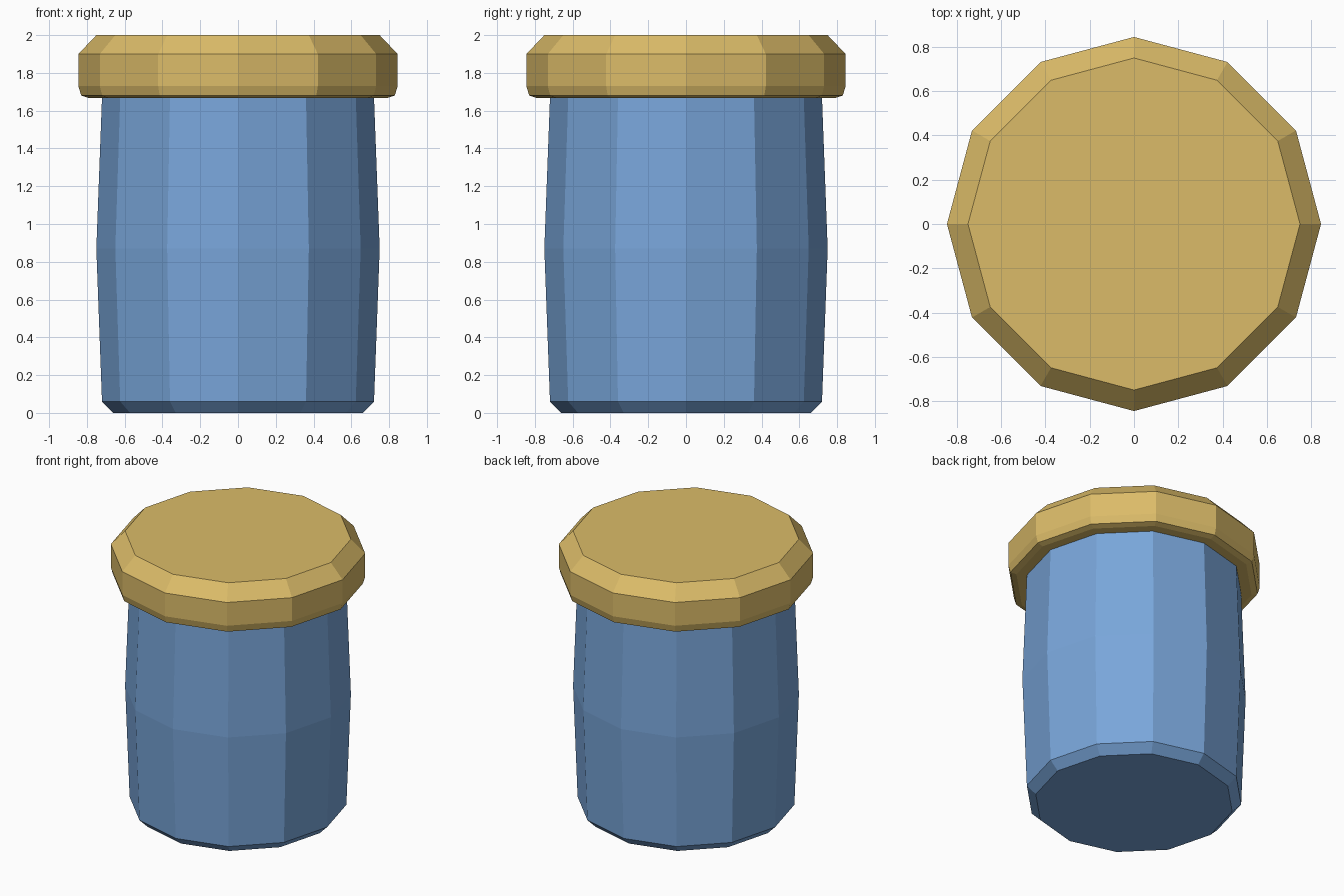
import bpy, bmesh, math

if "Cube" in bpy.data.objects:
    bpy.data.objects.remove(bpy.data.objects["Cube"])

SIDES = 12


def material(name, rgb):
    m = bpy.data.materials.new(name)
    m.diffuse_color = (*rgb, 1.0)
    m.use_nodes = True
    m.node_tree.nodes["Principled BSDF"].inputs["Base Color"].default_value = m.diffuse_color
    return m


def lathe(name, profile, mat):
    """Closed flat-faced solid from (radius, height) rings, bottom to top."""
    bm = bmesh.new()
    rings = []
    for r, z in profile:
        rings.append([bm.verts.new((r * math.cos(math.tau * i / SIDES),
                                    r * math.sin(math.tau * i / SIDES), z))
                      for i in range(SIDES)])
    for low, high in zip(rings, rings[1:]):
        for i in range(SIDES):
            j = (i + 1) % SIDES
            bm.faces.new((low[i], low[j], high[j], high[i]))
    bm.faces.new(rings[0][::-1])
    bm.faces.new(rings[-1])
    mesh = bpy.data.meshes.new(name)
    bm.to_mesh(mesh)
    bm.free()
    mesh.materials.append(mat)
    obj = bpy.data.objects.new(name, mesh)
    bpy.context.collection.objects.link(obj)
    return obj


blue = material("jar blue", (0.19, 0.38, 0.70))
gold = material("lid gold", (0.71, 0.50, 0.14))

# Slightly bulging jar body with a bevelled foot
lathe("jar_body", [(0.66, 0), (0.72, 0.06), (0.75, 0.87), (0.72, 1.67)], blue)

# Overhanging lid with a rounded lower rim and chamfered top
lathe("jar_lid", [(0.79, 1.667), (0.83, 1.68), (0.845, 1.73),
                  (0.845, 1.90), (0.75, 2.0)], gold)
